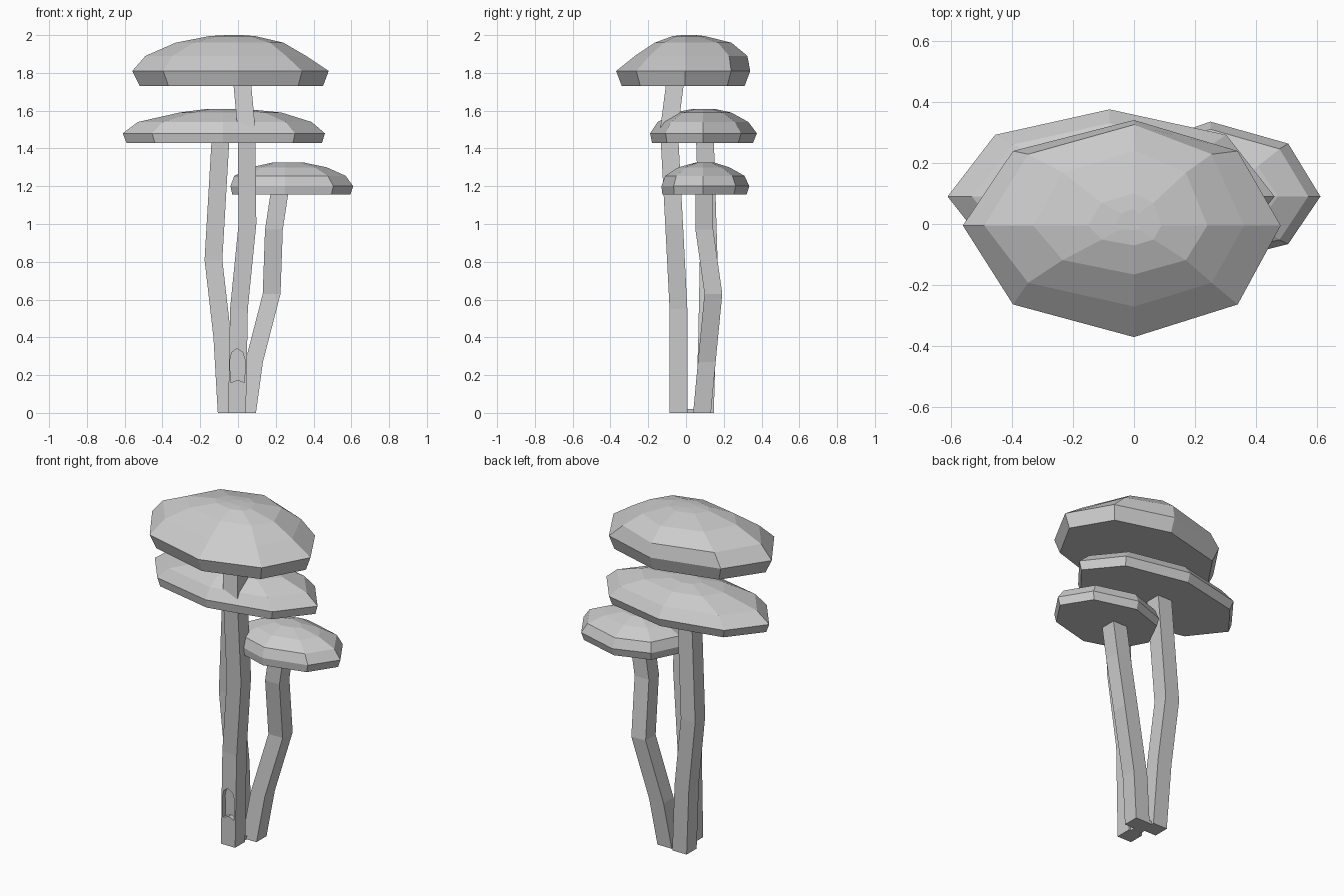
import bpy, bmesh, math

if "Cube" in bpy.data.objects:
    bpy.data.objects.remove(bpy.data.objects["Cube"])


def loft(name, rings, cap_ends=True):
    """Skin a list of equal-length point rings, closing both ends."""
    bm = bmesh.new()
    loops = [[bm.verts.new(p) for p in ring] for ring in rings]
    n = len(loops[0])
    for a, b in zip(loops, loops[1:]):
        for i in range(n):
            j = (i + 1) % n
            bm.faces.new((a[i], a[j], b[j], b[i]))
    if cap_ends:
        bm.faces.new(loops[0][::-1])
        bm.faces.new(loops[-1])
    bmesh.ops.recalc_face_normals(bm, faces=bm.faces[:])
    mesh = bpy.data.meshes.new(name)
    bm.to_mesh(mesh)
    bm.free()
    obj = bpy.data.objects.new(name, mesh)
    bpy.context.collection.objects.link(obj)
    return obj


def cap(name, cx, cy, layers):
    """Lopsided octagonal cap; each layer is z, left, right, front, back."""
    rings = []
    for z, left, right, front, back in layers:
        ring = []
        for k in range(8):
            c, s = math.cos(k * math.pi / 4), math.sin(k * math.pi / 4)
            x = cx + c * ((right - cx) if c > 0 else (cx - left))
            y = cy + s * ((back - cy) if s > 0 else (cy - front))
            ring.append((x, y, z))
        rings.append(ring)
    return loft(name, rings)


def stem(name, path, w=0.047):
    """Square stalk following centre points x, y, z."""
    corners = ((-w, -w), (w, -w), (w, w), (-w, w))
    return loft(name, [[(x + a, y + b, z) for a, b in corners] for x, y, z in path])


# Caps, from underside to crown
cap("tall_cap", 0.0, -0.005, [
    (1.73, -0.52, 0.45, -0.34, 0.31), (1.81, -0.56, 0.48, -0.37, 0.34),
    (1.89, -0.49, 0.36, -0.27, 0.325), (1.96, -0.33, 0.24, -0.165, 0.24),
    (1.995, -0.15, 0.09, -0.07, 0.10), (2.0, -0.06, 0.02, -0.02, 0.05)])
cap("middle_cap", -0.08, 0.09, [
    (1.43, -0.59, 0.445, -0.18, 0.355), (1.48, -0.61, 0.46, -0.19, 0.375),
    (1.54, -0.53, 0.39, -0.15, 0.33), (1.59, -0.31, 0.23, -0.06, 0.24),
    (1.61, -0.16, 0.03, 0.04, 0.15)])
cap("low_cap", 0.25, 0.09, [
    (1.155, -0.03, 0.595, -0.125, 0.32), (1.20, -0.04, 0.61, -0.13, 0.335),
    (1.255, -0.02, 0.57, -0.11, 0.31), (1.30, 0.07, 0.47, -0.04, 0.23),
    (1.325, 0.18, 0.35, 0.05, 0.15)])

# Stalks
tall_stem = stem("tall_stem", [(-0.005, -0.04, 0), (0.005, -0.04, 0.55),
                               (0.05, -0.063, 1.0), (0.045, -0.09, 1.5),
                               (0.02, -0.055, 1.77)])
stem("middle_stem", [(-0.06, 0.10, 0), (-0.083, 0.112, 0.4), (-0.13, 0.12, 0.81),
                     (-0.092, 0.10, 1.46)])
stem("low_stem", [(0.048, 0.085, 0), (0.085, 0.11, 0.27), (0.178, 0.145, 0.63),
                  (0.19, 0.097, 0.97), (0.222, 0.097, 1.18)])

# Small bridge of root between the stalk bases
loft("root", [[(-0.03, -0.01, z), (0.03, -0.01, z), (0.03, 0.13, z), (-0.03, 0.13, z)]
              for z in (0.0, 0.02)])

# Shallow arched hollow in the front of the tall stalk
arch = [(-0.04, 0.16), (0.0, 0.175), (0.035, 0.16), (0.037, 0.28),
        (0.025, 0.32), (-0.006, 0.34), (-0.033, 0.32), (-0.042, 0.28)]
cutter = loft("hollow_cutter", [[(x, y, z) for x, z in arch] for y in (-0.15, -0.06)])
cutter.hide_render = True
cutter.display_type = 'WIRE'
cut = tall_stem.modifiers.new("hollow", 'BOOLEAN')
cut.operation = 'DIFFERENCE'
cut.object = cutter
cut.solver = 'EXACT'
